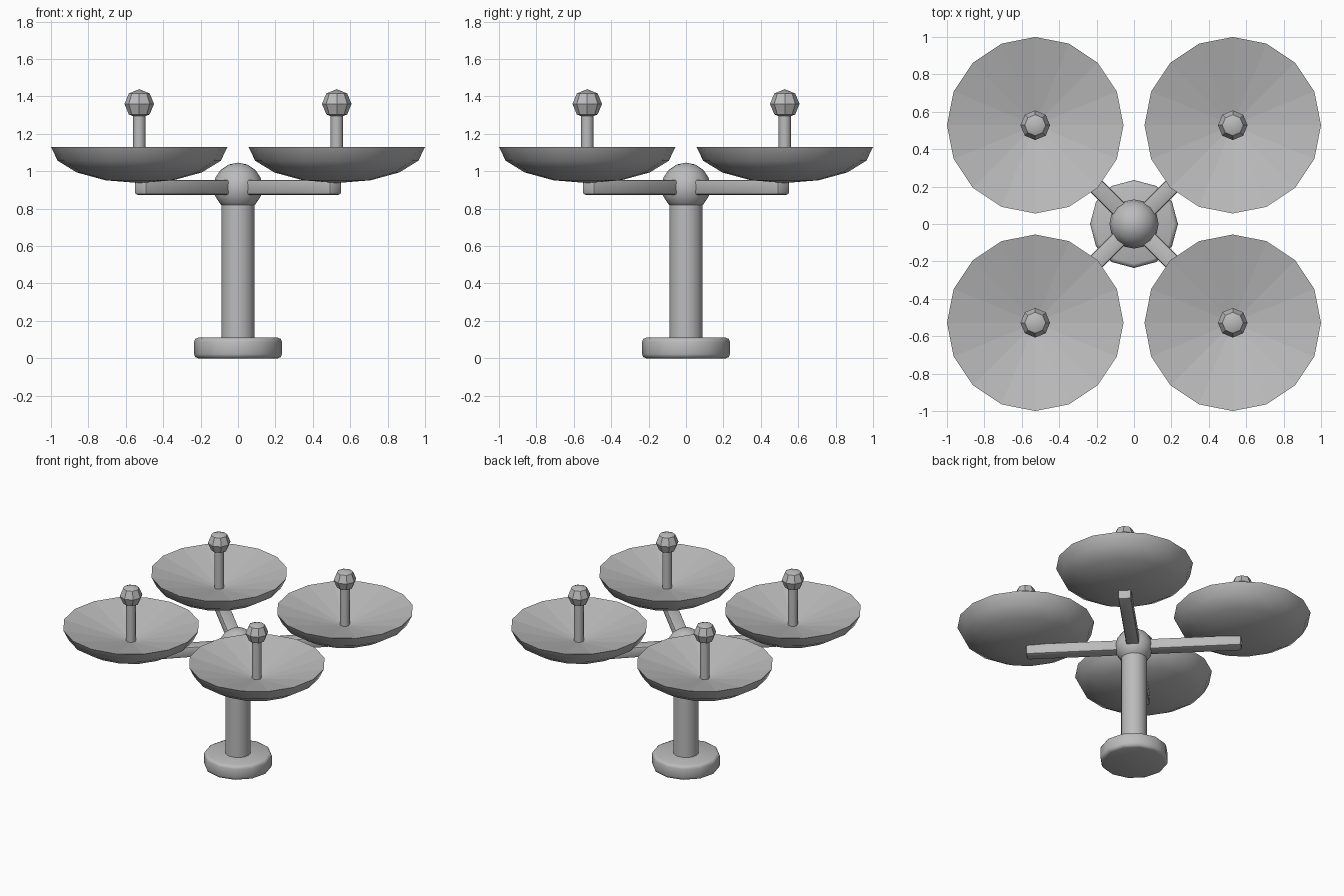
import bpy
import bmesh
from math import cos, sin, pi, radians
from mathutils import Matrix, Vector

if "Cube" in bpy.data.objects:
    bpy.data.objects.remove(bpy.data.objects["Cube"], do_unlink=True)

metal = bpy.data.materials.new("grey_metal")
metal.use_nodes = True
metal.diffuse_color = (0.5, 0.5, 0.5, 1)
metal.node_tree.nodes["Principled BSDF"].inputs["Base Color"].default_value = (0.5, 0.5, 0.5, 1)


def finish(name, bm, angle=35, bevel=0):
    """Turn a bmesh into a named object with bevel and angle-limited smoothing."""
    bmesh.ops.recalc_face_normals(bm, faces=bm.faces)
    if bevel:
        sharp = [e for e in bm.edges if e.calc_face_angle(0) > radians(60)]
        bmesh.ops.bevel(bm, geom=sharp, offset=bevel, segments=2, profile=0.5, affect='EDGES')
    mesh = bpy.data.meshes.new(name)
    bm.to_mesh(mesh)
    bm.free()
    mesh.materials.append(metal)
    obj = bpy.data.objects.new(name, mesh)
    bpy.context.collection.objects.link(obj)
    bpy.ops.object.select_all(action='DESELECT')
    obj.select_set(True)
    bpy.context.view_layer.objects.active = obj
    bpy.ops.object.shade_smooth_by_angle(angle=radians(angle))
    return obj


def cylinder(name, x, y, z0, z1, radius, sides, bevel=0, angle=50):
    bm = bmesh.new()
    bmesh.ops.create_cone(bm, cap_ends=True, segments=sides, radius1=radius, radius2=radius,
                          depth=z1 - z0, matrix=Matrix.Translation((x, y, (z0 + z1) / 2)))
    return finish(name, bm, angle, bevel)


def ball(name, x, y, z, radius, sides, rings):
    bm = bmesh.new()
    bmesh.ops.create_uvsphere(bm, u_segments=sides, v_segments=rings, radius=radius,
                              matrix=Matrix.Translation((x, y, z)))
    return finish(name, bm)


def dish(name, x, y):
    """Half-ellipsoid shell outside, shallow cone inside."""
    sides, radius, rim, depth, hollow = 16, 0.472, 1.13, 0.193, 0.12
    bm = bmesh.new()
    rings = []
    for step in range(4):
        a = step * pi / 8
        rings.append([bm.verts.new((x + radius * cos(a) * cos(2 * pi * i / sides),
                                    y + radius * cos(a) * sin(2 * pi * i / sides),
                                    rim - depth * sin(a))) for i in range(sides)])
    bottom = bm.verts.new((x, y, rim - depth))
    apex = bm.verts.new((x, y, rim - hollow))
    inner = []
    for i in range(sides):
        j = (i + 1) % sides
        for upper, lower in zip(rings, rings[1:]):
            bm.faces.new((upper[i], lower[i], lower[j], upper[j]))
        bm.faces.new((rings[-1][i], bottom, rings[-1][j]))
        inner.append(bm.faces.new((rings[0][i], rings[0][j], apex)).index)
    bm.faces.index_update()
    obj = finish(name, bm)
    # Faceted inside
    for poly in obj.data.polygons:
        if poly.normal.z > 0:
            poly.use_smooth = False


def arm(name, sx, sy):
    start, end, width, height = 0.08, 0.742, 0.09, 0.08
    way = Vector((sx, sy, 0)).normalized()
    bm = bmesh.new()
    bmesh.ops.create_cube(bm, size=1)
    bmesh.ops.scale(bm, vec=(end - start, width, height), verts=bm.verts)
    turn = way.to_track_quat('X', 'Z').to_matrix().to_4x4()
    place = Matrix.Translation(way * (start + end) / 2 + Vector((0, 0, 0.914)))
    bmesh.ops.transform(bm, matrix=place @ turn, verts=bm.verts)
    finish(name, bm, 40, 0.014)


# Stand
cylinder("base", 0, 0, 0, 0.11, 0.235, 12, bevel=0.022)
cylinder("column", 0, 0, 0.1, 0.86, 0.089, 16)
ball("hub", 0, 0, 0.915, 0.131, 16, 8)

# Four arms, each carrying a dish with a receiver
for side, sx in (("left", 1), ("right", -1)):
    for end, sy in (("front", -1), ("back", 1)):
        tag = f"{end}_{side}"
        x, y = sx * 0.528, sy * 0.528
        arm(f"arm_{tag}", sx, sy)
        dish(f"dish_{tag}", x, y)
        cylinder(f"receiver_post_{tag}", x, y, 0.99, 1.3, 0.034, 8, angle=50)
        ball(f"receiver_ball_{tag}", x, y, 1.36, 0.079, 8, 4)
